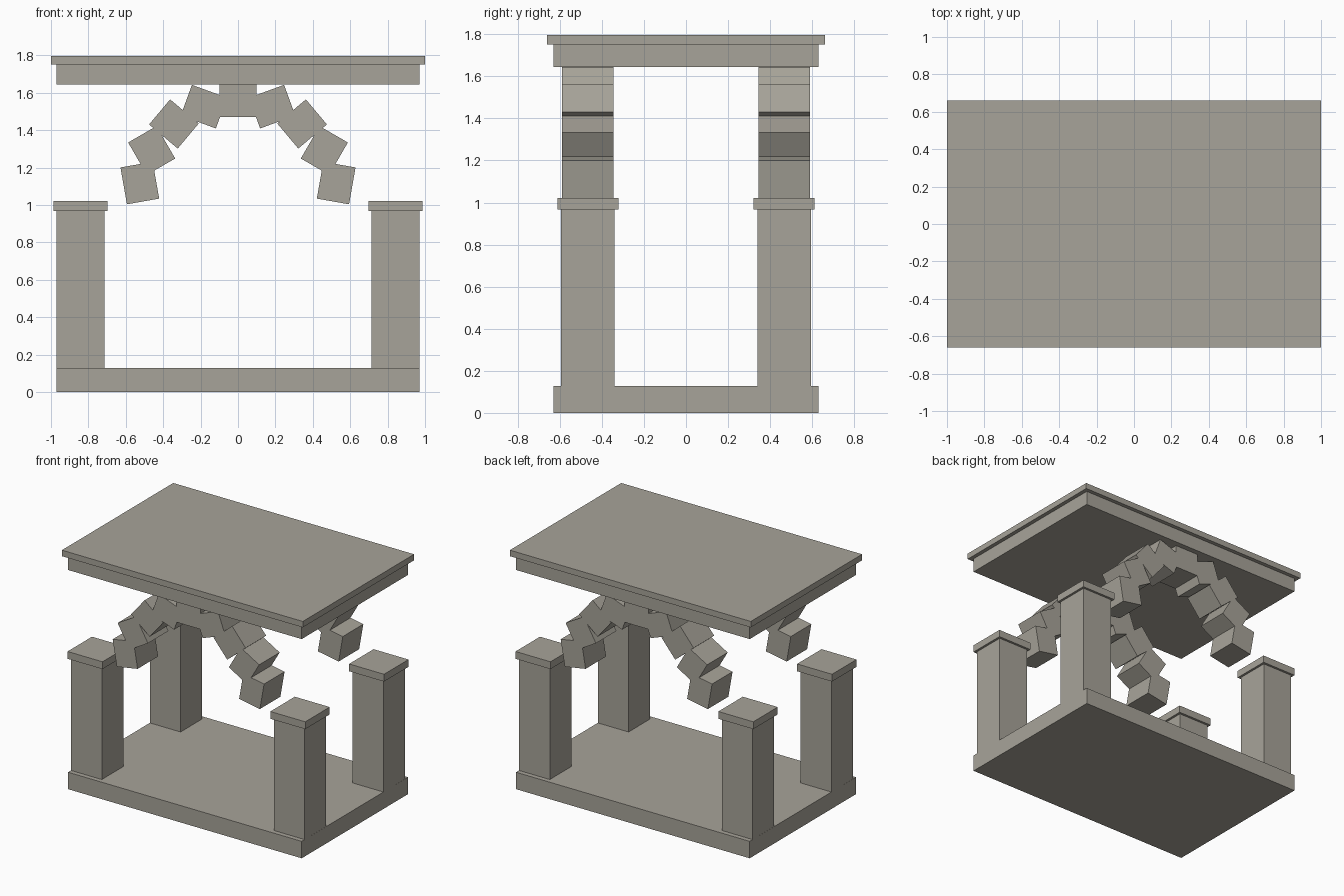
import bpy
import math
from mathutils import Matrix

default = bpy.data.objects.get("Cube")
if default:
    bpy.data.objects.remove(default, do_unlink=True)

stone = bpy.data.materials.new("warm_grey_stone")
stone.use_nodes = True
STONE_COLOUR = (0.39, 0.37, 0.32, 1)
stone.diffuse_color = STONE_COLOUR
stone.node_tree.nodes["Principled BSDF"].inputs["Base Color"].default_value = STONE_COLOUR


def block(name, centre, size, tilt=0):
    """Box of a given size, tilted about the y axis."""
    bpy.ops.mesh.primitive_cube_add(size=1, location=centre, rotation=(0, tilt, 0))
    obj = bpy.context.object
    obj.name = obj.data.name = name
    obj.data.transform(Matrix.Diagonal((*size, 1)))
    obj.data.materials.append(stone)
    return obj


def slab(name, width, depth, bottom, top, x=0, y=0):
    return block(name, (x, y, (bottom + top) / 2), (width, depth, top - bottom))


# Floor and roof
BASE_TOP, ROOF_BOTTOM = 0.127, 1.645
slab("base", 1.94, 1.26, 0, BASE_TOP)
slab("roof_beam", 1.94, 1.26, ROOF_BOTTOM, 1.752)
slab("roof_slab", 2, 1.32, 1.752, 1.797)

# Four corner pillars with caps
PILLAR_X, PILLAR_Y = 0.842, 0.467
CAP_BOTTOM, CAP_TOP = 0.967, 1.022
for side, sx in (("right", -1), ("left", 1)):
    for end, sy in (("front", -1), ("back", 1)):
        x, y = sx * PILLAR_X, sy * PILLAR_Y
        slab(f"{end}_{side}_pillar", 0.255, 0.255, BASE_TOP, CAP_BOTTOM, x, y)
        slab(f"{end}_{side}_pillar_cap", 0.29, 0.29, CAP_BOTTOM, CAP_TOP, x, y)

# Two arches of loose stones, each tilted against the curve
STONE = (0.2, 0.243, 0.175)
RADIUS = 0.533
SPRING_Z = ROOF_BOTTOM - STONE[2] / 2 - RADIUS
for end, sy in (("front", -1), ("back", 1)):
    for i in range(-4, 5):
        angle = math.radians(20 * i)
        centre = (RADIUS * math.sin(angle), sy * PILLAR_Y,
                  SPRING_Z + RADIUS * math.cos(angle))
        name = f"{end}_keystone" if i == 0 else f"{end}_arch_stone_{i + 5}"
        block(name, centre, STONE, -angle)
